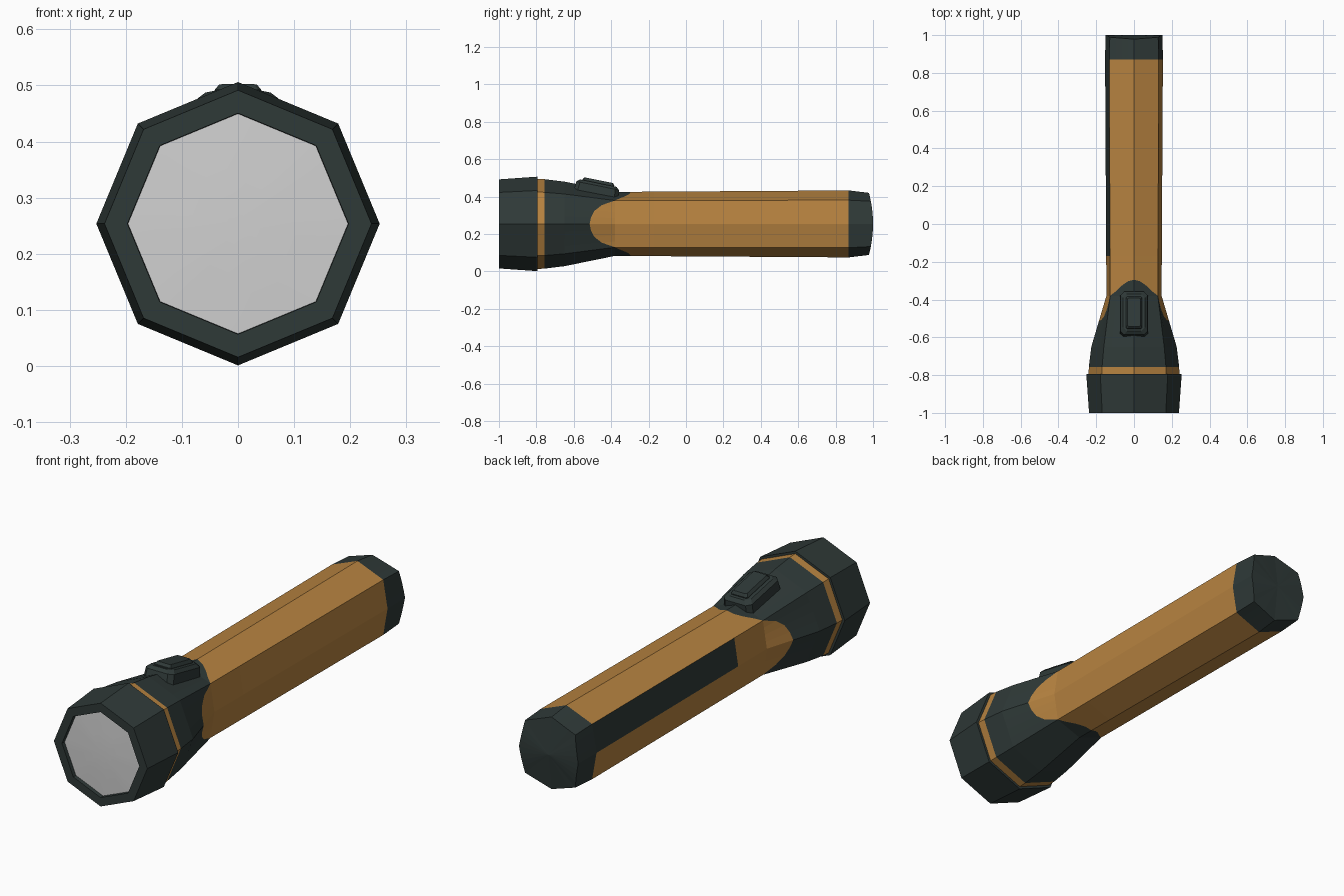
import bpy, bmesh, math
from mathutils import Matrix, Vector

if "Cube" in bpy.data.objects:
    bpy.data.objects.remove(bpy.data.objects["Cube"])

CZ = 0.2535   # height of the torch axis
SUB = 4       # points per octagon side
N = 8 * SUB


def material(name, rgb):
    m = bpy.data.materials.new(name)
    m.diffuse_color = (*rgb, 1)
    m.use_nodes = True
    m.node_tree.nodes["Principled BSDF"].inputs["Base Color"].default_value = m.diffuse_color
    return m


DARK = material("dark_rubber", (0.028, 0.041, 0.039))
ORANGE = material("amber_plastic", (0.47, 0.225, 0.051))
GLASS = material("lens_grey", (0.64, 0.64, 0.64))


def finish(name, bm, mats):
    bmesh.ops.remove_doubles(bm, verts=bm.verts, dist=1e-5)
    bmesh.ops.recalc_face_normals(bm, faces=bm.faces)
    me = bpy.data.meshes.new(name)
    bm.to_mesh(me)
    bm.free()
    for m in mats:
        me.materials.append(m)
    ob = bpy.data.objects.new(name, me)
    bpy.context.collection.objects.link(ob)
    return ob


def corners(side, dx, dz, top):
    """Eight (x, z) corners from one quarter of an octagon."""
    return [(side, 0), (dx, dz), (0, top), (-dx, dz),
            (-side, 0), (-dx, -dz), (0, -top), (dx, -dz)]


def regular(r):
    d = r * math.sqrt(0.5)
    return corners(r, d, d, r)


def on_octagon(c, i):
    k, f = divmod(i % N, SUB)
    a, b, t = c[k], c[(k + 1) % 8], f / SUB
    return a[0] + (b[0] - a[0]) * t, a[1] + (b[1] - a[1]) * t


def loft(name, rings, mats, pick=lambda r, i: 0, cap_end=None):
    """rings: lists of N points; pick gives the colour of each quad."""
    bm = bmesh.new()
    vs = [[bm.verts.new(p) for p in ring] for ring in rings]
    for r in range(len(vs) - 1):
        for i in range(N):
            j = (i + 1) % N
            f = bm.faces.new((vs[r][i], vs[r][j], vs[r + 1][j], vs[r + 1][i]))
            f.material_index = pick(r, i)
    if cap_end is not None:
        c = bm.verts.new((0, cap_end, CZ))
        for i in range(N):
            bm.faces.new((vs[-1][i], vs[-1][(i + 1) % N], c))
    bmesh.ops.remove_doubles(bm, verts=bm.verts, dist=1e-5)
    bmesh.ops.dissolve_degenerate(bm, dist=1e-5, edges=bm.edges)
    return finish(name, bm, mats)


def ring(y, c):
    out = []
    for i in range(N):
        x, z = on_octagon(c, i)
        out.append((x, y, CZ + z))
    return out


# Body: band, tapering neck and long grip
KINK = -0.38
SHOULDER = regular(0.226)
GRIP_FRONT = corners(0.146, 0.126, 0.125, 0.171)
GRIP_BACK = corners(0.153, 0.131, 0.127, 0.179)
STATIONS = [(-0.65, SHOULDER), (KINK, GRIP_FRONT), (0.87, GRIP_BACK)]


def surface(i, y):
    a, b = (0, 1) if y <= KINK else (1, 2)
    (y0, c0), (y1, c1) = STATIONS[a], STATIONS[b]
    t = (y - y0) / (y1 - y0)
    p, q = on_octagon(c0, i), on_octagon(c1, i)
    return p[0] + (q[0] - p[0]) * t, y, CZ + p[1] + (q[1] - p[1]) * t


# scalloped edge between dark neck and amber grip, side to top
SCALLOP = [-0.515, -0.508, -0.49, -0.45, KINK, -0.355, -0.325, -0.303, -0.295]


def scallop(i):
    k = i % 16
    return SCALLOP[min(k, 16 - k)]


def body_colour(r, i):
    if r == 0:
        return 1                                # amber band
    if r in (1, 2):
        return 0
    if r == 3:                                  # between scallop and kink
        k = i % 16
        return 1 if k < 4 or k >= 12 else 0
    if r == 5 and 12 <= i < 16:                 # dark strip on left side
        return 0
    return 1


loft("body", [
    ring(-0.80, regular(0.241)),
    ring(-0.757, regular(0.239)),
    ring(-0.65, SHOULDER),
    [surface(i, min(scallop(i), KINK)) for i in range(N)],
    [surface(i, max(scallop(i), KINK)) for i in range(N)],
    [surface(i, -0.17) for i in range(N)],
    [surface(i, 0.87) for i in range(N)],
], [DARK, ORANGE], body_colour)

# Tail cap with a gently curved end
END = corners(0.151, 0.128, 0.121, 0.166)
tail = [(x, 1 - 0.022 * ((z - CZ) / 0.166) ** 2, z) for x, y, z in ring(1, END)]
loft("tail_cap", [ring(0.87, GRIP_BACK), tail], [DARK], cap_end=1.0)

# Head collar: outer wall, front rim and recess
loft("head_collar", [
    ring(-0.795, regular(0.23)),
    ring(-0.795, regular(0.2525)),
    ring(-1.0, regular(0.238)),
    ring(-1.0, regular(0.197)),
    ring(-0.98, regular(0.196)),
], [DARK])

# Lens, slightly domed
lens = loft("lens", [ring(-0.982, regular(0.197)), ring(-0.986, regular(0.1))],
            [GLASS], cap_end=-0.988)
for p in lens.data.polygons:
    p.use_smooth = True


# Switch: stacked chamfered blocks tilted to follow the neck
def block(name, layers, chamfer):
    bm = bmesh.new()
    tilt = Matrix.Translation((0, -0.475, 0.444)) @ Matrix.Rotation(-0.2, 4, 'X')
    rows = []
    for hx, hy, h in layers:
        c = chamfer
        pts = [(hx, hy - c), (hx - c, hy), (c - hx, hy), (-hx, hy - c),
               (-hx, c - hy), (c - hx, -hy), (hx - c, -hy), (hx, c - hy)]
        rows.append([bm.verts.new(tilt @ Vector((x, y, h))) for x, y in pts])
    for a, b in zip(rows, rows[1:]):
        for i in range(8):
            j = (i + 1) % 8
            bm.faces.new((a[i], a[j], b[j], b[i]))
    bm.faces.new(rows[0])
    bm.faces.new(rows[-1])
    finish(name, bm, [DARK])


block("switch_base", [(0.077, 0.122, -0.05), (0.072, 0.116, 0.014),
                      (0.058, 0.1, 0.028)], 0.02)
block("switch_button", [(0.042, 0.087, 0.02), (0.042, 0.087, 0.032),
                        (0.034, 0.077, 0.044)], 0.006)
